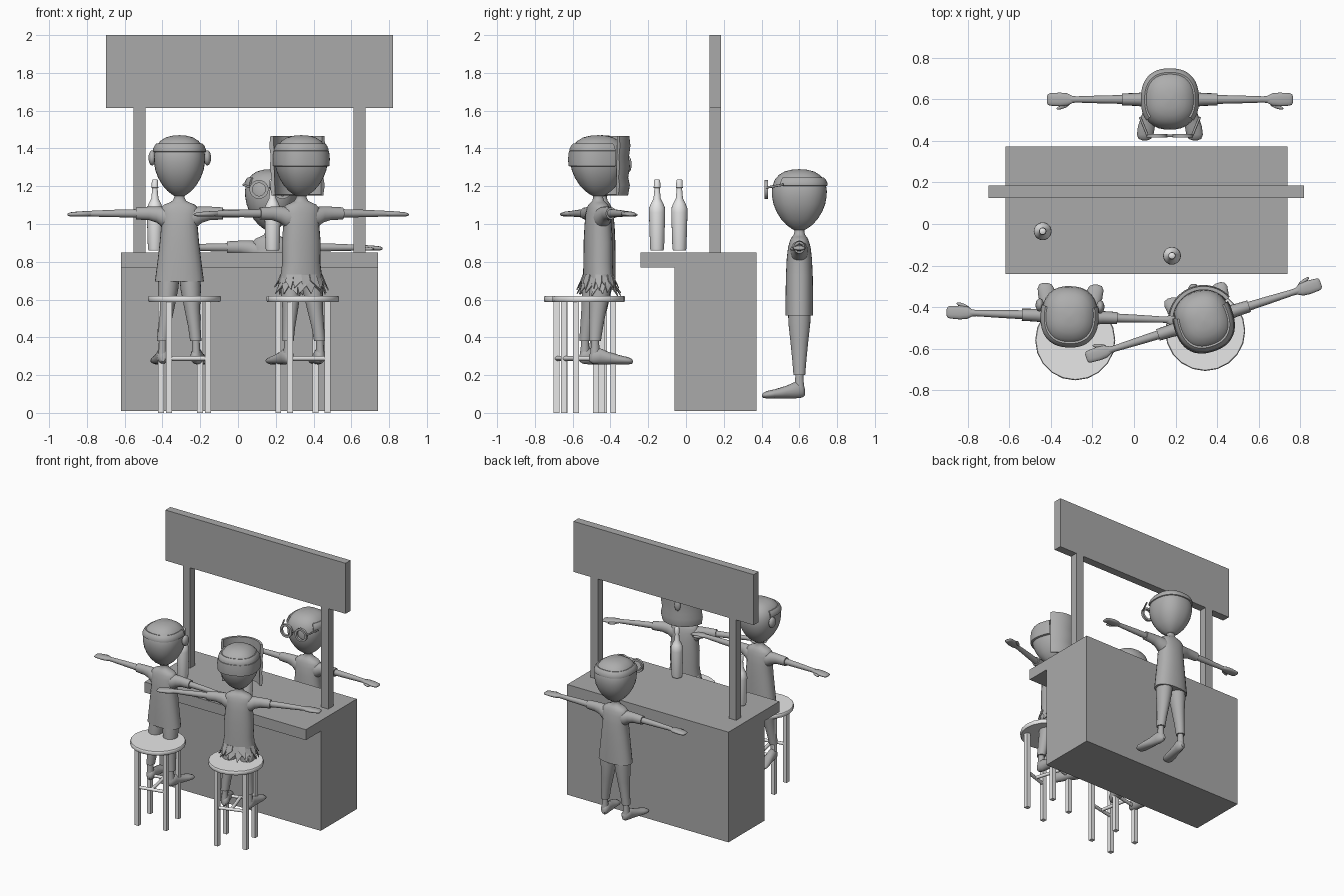
import bpy, bmesh, math, random
from math import sin, cos, pi, radians
from mathutils import Matrix, Vector

if "Cube" in bpy.data.objects:
    bpy.data.objects.remove(bpy.data.objects["Cube"])
random.seed(4)

def mat(name, v):
    m = bpy.data.materials.new(name)
    m.diffuse_color = (v, v, v, 1)
    m.use_nodes = True
    m.node_tree.nodes["Principled BSDF"].inputs["Base Color"].default_value = m.diffuse_color
    return m

BAR, SKIN = mat("dark grey", 0.40), mat("mid grey", 0.42)
STOOL, GLASS = mat("light grey", 0.8), mat("pale grey", 0.82)

def finish(name, bm, m, M=None, smooth=True):
    bmesh.ops.recalc_face_normals(bm, faces=bm.faces)
    if M is not None:
        bm.transform(M)
        if M.determinant() < 0:
            bmesh.ops.reverse_faces(bm, faces=bm.faces)
    me = bpy.data.meshes.new(name)
    bm.to_mesh(me)
    bm.free()
    ob = bpy.data.objects.new(name, me)
    bpy.context.collection.objects.link(ob)
    me.materials.append(m)
    if smooth:
        bpy.context.view_layer.objects.active = ob
        bpy.ops.object.select_all(action='DESELECT')
        ob.select_set(True)
        bpy.ops.object.shade_smooth_by_angle(angle=radians(50))
    return ob

def box(name, x0, x1, y0, y1, z0, z1, m, M=None):
    bm = bmesh.new()
    bmesh.ops.create_cube(bm, size=1)
    bm.transform(Matrix.Translation(((x0+x1)/2, (y0+y1)/2, (z0+z1)/2)) @ Matrix.Diagonal((x1-x0, y1-y0, z1-z0, 1)))
    return finish(name, bm, m, M, False)

def power(a, p):
    return (abs(cos(a))**p + abs(sin(a))**p) ** (-1/p)

def loft(name, rings, m, M=None, axis='z', seg=24, p=2.0):
    """Rings of (t, half a, half b, offset a, offset b) stacked along an axis."""
    bm = bmesh.new()
    loops = []
    for r in rings:
        t, a, b, da, db = (tuple(r) + (0, 0))[:5]
        loop = []
        for i in range(seg):
            g = 2*pi*i/seg
            k = power(g, p)
            u, v = a*k*cos(g) + da, b*k*sin(g) + db
            loop.append(bm.verts.new({'z': (u, v, t), 'x': (t, u, v), 'y': (u, t, v)}[axis]))
        loops.append(loop)
    for A, B in zip(loops, loops[1:]):
        for i in range(seg):
            j = (i+1) % seg
            bm.faces.new((A[i], A[j], B[j], B[i]))
    bm.faces.new(loops[0])
    bm.faces.new(loops[-1])
    return finish(name, bm, m, M)

def shell(name, prof, a0, a1, m, M, seg=32, sy=1.07, p=2.0):
    """Closed (radius, z) outline swept through part of a turn."""
    bm = bmesh.new()
    rows = []
    for i in range(seg+1):
        a = radians(a0 + (a1-a0)*i/seg)
        k = power(a, p)
        rows.append([bm.verts.new((r*k*cos(a), r*k*sin(a)*sy, z)) for r, z in prof])
    n = len(prof)
    for A, B in zip(rows, rows[1:]):
        for i in range(n):
            j = (i+1) % n
            bm.faces.new((A[i], A[j], B[j], B[i]))
    bm.faces.new(rows[0])
    bm.faces.new(rows[-1])
    return finish(name, bm, m, M)

def rod(name, a, b, r, m, M=None, seg=8):
    a, b = Vector(a), Vector(b)
    d = b - a
    T = Matrix.Translation(a) @ d.to_track_quat('Z', 'Y').to_matrix().to_4x4()
    return loft(name, [(0, r, r), (d.length, r, r)], m, T if M is None else M @ T, seg=seg)

def ellipsoid(name, c, s, m, M):
    bm = bmesh.new()
    bmesh.ops.create_uvsphere(bm, u_segments=16, v_segments=10, radius=1)
    return finish(name, bm, m, M @ Matrix.Translation(c) @ Matrix.Diagonal((*s, 1)))

# bar counter, L-shaped in side view, with sign on posts
bm = bmesh.new()
side = [(-.06, .01), (.374, .01), (.374, .85), (-.24, .85), (-.24, .77), (-.06, .77)]
f = bm.faces.new([bm.verts.new((-.62, y, z)) for y, z in side])
ext = bmesh.ops.extrude_face_region(bm, geom=[f])
bmesh.ops.translate(bm, vec=(1.36, 0, 0), verts=[v for v in ext['geom'] if isinstance(v, bmesh.types.BMVert)])
finish("bar_counter", bm, BAR, None, False)
for x in (-.522, .643):
    box("sign_post", x-.031, x+.031, .125, .185, .85, 1.615, BAR)
box("sign_board", -.70, .82, .125, .185, 1.615, 2.0, BAR)

# bottles
bottle = [(.86, .034), (.87, .037), (1.06, .043), (1.085, .042), (1.11, .032), (1.135, .019), (1.19, .014),
          (1.192, .018), (1.232, .016), (1.235, .013)]
for x, y in ((-.44, -.035), (.183, -.153)):
    loft("bottle", [(z, r, r) for z, r in bottle], GLASS, Matrix.Translation((x, y, 0)), seg=20)

# stools
def stool(x, y, a, b):
    M = Matrix.Translation((x, y, 0))
    loft("seat", [(.588, .188, .188), (.594, .193, .193), (.614, .193, .193), (.619, .189, .189)], STOOL, M, seg=20)
    feet = [(a, -b), (-b, -a), (-a, b), (b, a)]
    for fx, fy in feet:
        box("stool_leg", -.0155, .0155, -.0155, .0155, 0, .59, STOOL, M @ Matrix.Translation((fx, fy, 0)))
    mids = []
    for i, j in ((0, 1), (2, 3)):
        p, q = Vector((*feet[i], .288)), Vector((*feet[j], .288))
        rod("stool_rung", p, q, .012, STOOL, M)
        mids.append((p+q)/2)
    rod("stool_cross_rung", mids[0], mids[1], .012, STOOL, M)

stool(-.283, -.56, .125, .082)
stool(.343, -.515, .13, .067)

# figures: local frame faces -y with the feet on z = 0
def figure(x, y, z, turn, back=0, hem=.44, wide=.13):
    M = Matrix.Translation((x, y, z)) @ Matrix.Rotation(radians(turn), 4, 'Z')
    loft("torso", [(hem, wide-.01, .068), (hem, wide, .073), (.54, wide*.9, .073), (.65, .104, .071),
                   (.74, .096, .067), (.8, .1, .06), (.83, .098, .052), (.848, .08, .045), (.858, .055, .038),
                   (.868, .036, .03), (.885, .027, .026), (.9, .028, .028), (.92, .036, .038)], SKIN, M, p=2.3)
    head = [(.893, .026), (.9, .038), (.92, .064), (.95, .09), (.99, .113), (1.03, .128), (1.07, .135), (1.1, .136),
            (1.13, .132), (1.16, .121), (1.185, .101), (1.203, .073), (1.212, .04), (1.215, .004)]
    loft("head", [(t, r, r*1.07) for t, r in head], SKIN, M, p=2.4, seg=32)
    for s in (-1, 1):
        S = M @ Matrix.Diagonal((s, 1, 1, 1))
        loft("sleeve", [(.05, .05, .06, 0, .775), (.09, .046, .054, 0, .782), (.12, .036, .043, 0, .795),
                        (.16, .031, .036, 0, .801), (.23, .029, .032, 0, .801), (.23, .02, .02, 0, .801)],
             SKIN, S, 'x', 16)
        loft("arm", [(.2, .022, .023, 0, .801), (.33, .019, .02, 0, .801), (.45, .015, .016, 0, .8),
                     (.48, .018, .014, 0, .8)], SKIN, S, 'x', 16)
        loft("hand", [(.465, .015, .013, 0, .8), (.495, .03, .014, 0, .799), (.53, .033, .014, 0, .798),
                      (.575, .03, .011, 0, .796), (.588, .026, .008, 0, .795), (.593, .015, .003, 0, .795)],
             SKIN, S, 'x', 16, 2.6)
        ellipsoid("thumb", (0, 0, 0), (.034, .01, .009), SKIN,
                  S @ Matrix.Translation((.515, -.034, .793)) @ Matrix.Rotation(radians(-20), 4, 'Z'))
        loft("leg", [(.125, .02, .02, .088, back), (.125, .03, .031, .088, back), (.2, .033, .037, .08, back*.8),
                     (.3, .042, .047, .068, back*.5), (.4, .054, .058, .06, back*.2), (.48, .056, .06, .055)],
             SKIN, S)
        F = S @ Matrix.Translation((0, back, 0))
        loft("ankle", [(.05, .024, .028, .09), (.09, .021, .023, .089), (.14, .02, .02, .088)], SKIN, F)
        loft("foot", [(.03, .012, .018, .085, .035), (.015, .027, .036, .087, .042), (-.02, .032, .044, .091, .046),
                      (-.07, .034, .033, .1, .035), (-.13, .041, .024, .113, .026), (-.17, .04, .02, .119, .021),
                      (-.19, .03, .014, .121, .018), (-.197, .012, .006, .121, .016)], SKIN, F, 'y', 16)
    return M

HAIR = [(.125, 1.122), (.139, 1.128), (.14, 1.14), (.131, 1.161), (.122, 1.171), (.1, 1.165)]

# bartender with glasses and a hair fringe
M = figure(.173, .60, .075, 0)
shell("hair_fringe", HAIR, -40, 220, SKIN, M, p=2.4)
for s in (-1, 1):
    S = M @ Matrix.Diagonal((s, 1, 1, 1)) @ Matrix.Translation((.062, -.175, 1.108))
    shell("glasses_rim", [(.034, -.009), (.05, -.009), (.05, .009), (.034, .009)], 0, 360, SKIN,
          S @ Matrix.Rotation(pi/2, 4, 'X'), 28, 1)
    rod("glasses_arm", (.045, 0, .01), (.082, .09, .025), .006, SKIN, S)
rod("glasses_bridge", (-.025, -.175, 1.115), (.025, -.175, 1.115), .006, SKIN, M)

# left guest with hair fringe and ears
M = figure(-.31, -.445, .255, 178, .04)
shell("hair_fringe", HAIR, -20, 200, SKIN, M, p=2.4)
for s in (-1, 1):
    ellipsoid("ear", (s*.146, -.05, 1.095), (.02, .032, .04), SKIN, M)

# right guest with mask, head strap and leaf skirt
M = figure(.335, -.465, .255, 197.5, .045, .46, .113)
shell("hair_fringe", HAIR, -20, 200, SKIN, M, p=2.4)
shell("head_strap", [(.128, 1.048), (.144, 1.052), (.146, 1.09), (.142, 1.132), (.128, 1.138)], -20, 200, SKIN, M, p=2.4)
shell("mask", [(.140, .9), (.158, .895), (.168, .95), (.159, .99), (.168, 1.05), (.163, 1.1), (.171, 1.16),
               (.165, 1.212), (.148, 1.212), (.145, 1.05)], 205, 335, SKIN, M, sy=1.0)
ellipsoid("mask_nose", (0, -.17, 1.06), (.022, .014, .04), SKIN, M)
bm = bmesh.new()
for row, (top, length, n) in enumerate(((.475, .065, 16), (.45, .07, 16))):
    for i in range(n):
        a = 2*pi*(i + row*.5)/n
        h, e = .2, random.uniform(-.2, .2)
        flare = random.uniform(.02, .045)
        def pt(ang, out, z):
            return bm.verts.new(((.106+out)*cos(ang), (.07+out)*sin(ang), z))
        low = top - length*.5
        bm.faces.new([pt(a-h, .004, top), pt(a+h, .004, top), pt(a+h, .016, low),
                      pt(a+e, flare, top-length-random.uniform(0, .02)), pt(a-h, .016, low)])
sk = finish("leaf_skirt", bm, SKIN, M, False)
mod = sk.modifiers.new("thickness", 'SOLIDIFY')
mod.thickness = .006
